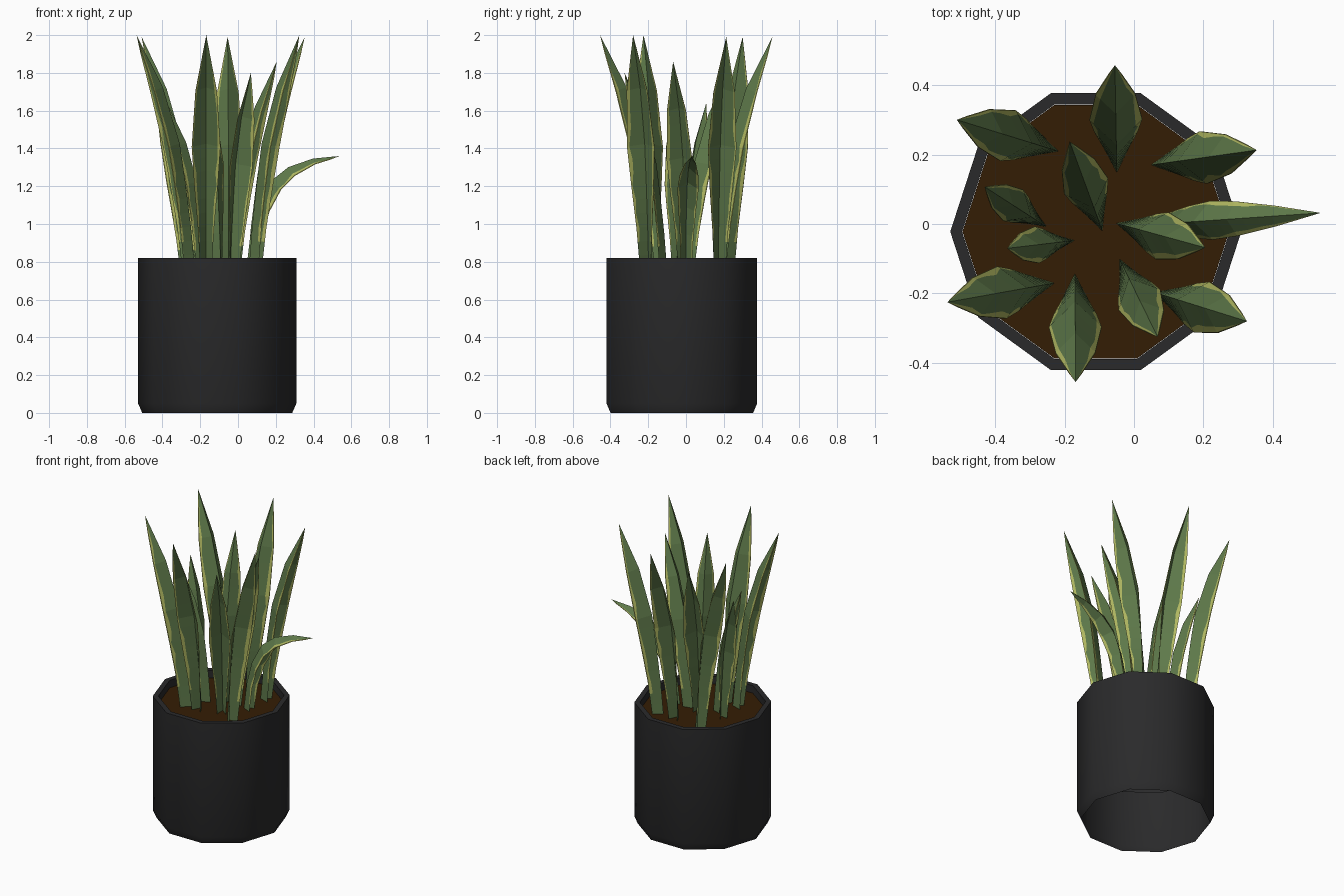
import bpy, bmesh, math, random
from mathutils import Vector

if "Cube" in bpy.data.objects:
    bpy.data.objects.remove(bpy.data.objects["Cube"])

random.seed(4)
SOIL_Z = 0.77
CX, CY = -0.11, -0.022


def material(name, rgb):
    m = bpy.data.materials.new(name)
    m.diffuse_color = (*rgb, 1)
    m.use_nodes = True
    m.node_tree.nodes["Principled BSDF"].inputs["Base Color"].default_value = m.diffuse_color
    return m


charcoal = material("charcoal", (0.023, 0.023, 0.024))
soil_brown = material("soil_brown", (0.034, 0.0125, 0.0015))
leaf_green = material("leaf_green", (0.112, 0.19, 0.068))
margin_yellow = material("margin_yellow", (0.44, 0.48, 0.12))


def finish(name, bm, mats):
    bmesh.ops.recalc_face_normals(bm, faces=bm.faces)
    me = bpy.data.meshes.new(name)
    bm.to_mesh(me)
    bm.free()
    for m in mats:
        me.materials.append(m)
    ob = bpy.data.objects.new(name, me)
    bpy.context.collection.objects.link(ob)
    return ob


def bridge(bm, a, b):
    n = len(a)
    return [bm.faces.new((a[i], a[(i + 1) % n], b[(i + 1) % n], b[i])) for i in range(n)]


def ring(bm, radius, z):
    return [bm.verts.new((CX + radius * math.cos(math.tau * i / 10),
                          CY + radius * math.sin(math.tau * i / 10), z)) for i in range(10)]


# ten-sided pot, open underneath: chamfered foot, wall, rim and inner wall
bm = bmesh.new()
rings = [ring(bm, r, z) for r, z in
         [(0.397, 0), (0.419, 0.05), (0.419, 0.82), (0.385, 0.82), (0.385, 0.41)]]
for a, b in zip(rings, rings[1:]):
    bridge(bm, a, b)
pot = finish("pot", bm, [charcoal])
bpy.context.view_layer.objects.active = pot
pot.select_set(True)
bpy.ops.object.shade_smooth_by_angle(angle=math.radians(40))

# soil disc
bm = bmesh.new()
low, high = ring(bm, 0.384, 0.755), ring(bm, 0.384, SOIL_Z)
bridge(bm, low, high)
bm.faces.new(low)
bm.faces.new(high)
finish("soil", bm, [soil_brown])

# leaf keys: reach fraction, height fraction, half width, half fold depth
UPRIGHT = [(0, 0, .030, .029), (.08, .18, .043, .031), (.19, .36, .062, .034),
           (.31, .53, .076, .037), (.60, .77, .057, .029), (1, 1, 0, 0)]
DROOPING = [(0, 0, .028, .026), (.05, .30, .036, .028), (.13, .53, .046, .031),
            (.27, .74, .056, .032), (.45, .865, .050, .026), (.71, .955, .030, .014), (1, 1, 0, 0)]
THICK = 0.004
YELLOW = (0, 3, 4, 5, 8, 9)


def leaf(name, base, tip, width, keys):
    """Thin V-folded blade, ridge inward, with ragged yellow margins."""
    start, end = Vector((*base, SOIL_Z - 0.01)), Vector(tip)
    flat = Vector((end.x - start.x, end.y - start.y, 0))
    reach, rise = flat.length, end.z - start.z
    out = flat.normalized()
    side = Vector((-out.y, out.x, 0))
    bm = bmesh.new()

    def slope(k):
        a, b = keys[max(k - 1, 0)], keys[min(k + 1, len(keys) - 1)]
        dr, dz = (b[0] - a[0]) * reach, (b[1] - a[1]) * rise
        return (out * dz - Vector((0, 0, dr))).normalized()

    prev = first = None
    for k in range(len(keys) - 1):
        a, b = keys[k], keys[k + 1]
        for s in range(3):
            t = s / 3
            r, z, w, d = (a[i] + (b[i] - a[i]) * t for i in range(4))
            w *= width
            d *= (1 + width) / 2
            normal = slope(k).lerp(slope(k + 1), t).normalized()
            c = start + out * r * reach + Vector((0, 0, z * rise))
            us = (-1, -random.uniform(.74, .92), 0, random.uniform(.74, .92), 1)
            inner = [c + side * u * w + normal * (2 * abs(u) - 1) * d for u in us]
            outer = [p + normal * THICK for p in reversed(inner)]
            cur = [bm.verts.new(p) for p in inner + outer]
            if prev:
                for i, face in enumerate(bridge(bm, prev, cur)):
                    face.material_index = int(i in YELLOW and z > .12)
            else:
                first = cur
            prev = cur
    point = bm.verts.new(end)
    for i in range(10):
        face = bm.faces.new((prev[i], prev[(i + 1) % 10], point))
        face.material_index = int(i in YELLOW)
    bm.faces.new(first)
    finish(name, bm, [leaf_green, margin_yellow])


# outer ring of tall leaves, then shorter inner leaves
LEAVES = [
    ((-.245, .218), (-.51, .30, 1.99), 1.0), ((-.05, .177), (-.055, .457, 1.99), 1.0),
    ((.077, .174), (.353, .213, 1.99), 1.0), ((.085, -.205), (.325, -.28, 2.0), 1.0),
    ((-.17, -.172), (-.168, -.455, 2.0), 1.0), ((-.257, -.175), (-.537, -.225, 2.0), 1.0),
    ((-.10, .005), (-.185, .237, 1.82), .88), ((-.025, -.005), (.205, -.068, 1.86), .92),
    ((-.03, -.125), (.068, -.325, 1.80), .88), ((-.272, .005), (-.43, .107, 1.64), .7),
    ((-.195, -.05), (-.365, -.07, 1.62), .7),
]
for n, (base, tip, width) in enumerate(LEAVES):
    leaf(f"leaf_{n + 1}", base, tip, width, UPRIGHT)

# single leaf that bends over to the right
leaf("drooping_leaf", (.07, 0), (.537, .032, 1.36), 1.0, DROOPING)
